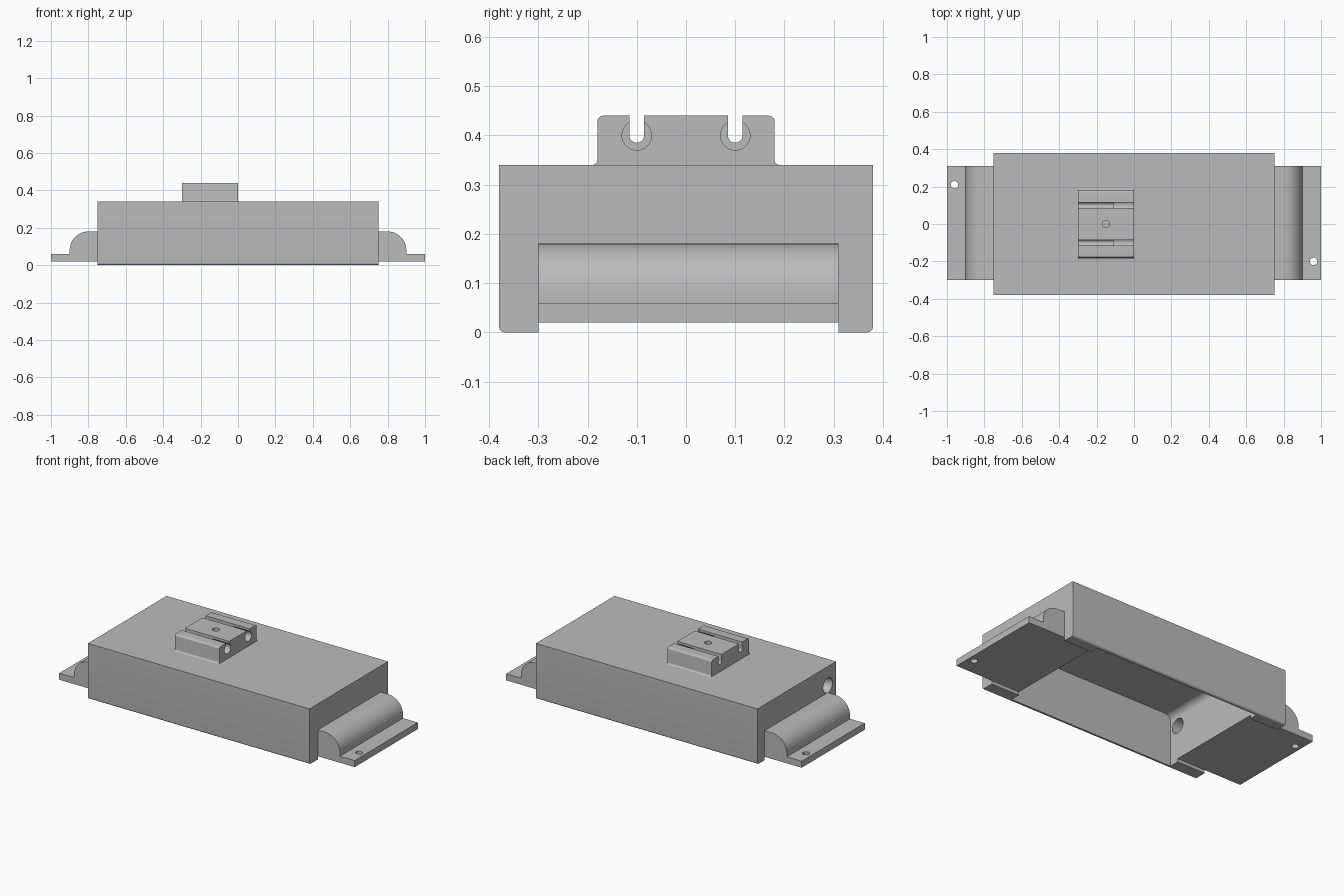
import bpy, bmesh, math
from mathutils import Vector

cube = bpy.data.objects.get("Cube")
if cube:
    bpy.data.objects.remove(cube, do_unlink=True)

grey = bpy.data.materials.new("plain_grey")
grey.use_nodes = True
colour = (0.5, 0.5, 0.5, 1)
grey.diffuse_color = colour
grey.node_tree.nodes["Principled BSDF"].inputs["Base Color"].default_value = colour


def arc(cu, cv, r, start, end, steps=8):
    """Points on an arc, angles in degrees."""
    angles = [math.radians(start + (end - start) * i / steps) for i in range(steps + 1)]
    return [(cu + r * math.cos(a), cv + r * math.sin(a)) for a in angles]


def extrude(name, profile, axis, lo, hi):
    """Extrude a 2D profile along x (profile is y,z), y (x,z) or z (x,y)."""
    place = {"x": lambda u, v, w: (w, u, v),
             "y": lambda u, v, w: (u, w, v),
             "z": lambda u, v, w: (u, v, w)}[axis]
    bm = bmesh.new()
    base = bm.faces.new([bm.verts.new(place(u, v, lo)) for u, v in profile])
    moved = bmesh.ops.extrude_face_region(bm, geom=[base])["geom"]
    bmesh.ops.translate(bm, verts=[g for g in moved if isinstance(g, bmesh.types.BMVert)],
                        vec=Vector(place(0, 0, hi - lo)))
    bmesh.ops.recalc_face_normals(bm, faces=bm.faces)
    mesh = bpy.data.meshes.new(name)
    bm.to_mesh(mesh)
    bm.free()
    mesh.materials.append(grey)
    obj = bpy.data.objects.new(name, mesh)
    bpy.context.collection.objects.link(obj)
    return obj


def rod(u, v, r, axis, lo, hi):
    return extrude("cutter", arc(u, v, r, 0, 360, 32)[:-1], axis, lo, hi)


def activate(obj):
    bpy.ops.object.select_all(action="DESELECT")
    obj.select_set(True)
    bpy.context.view_layer.objects.active = obj


def cut(obj, *cutters):
    activate(obj)
    for cutter in cutters:
        mod = obj.modifiers.new("cut", "BOOLEAN")
        mod.operation, mod.solver, mod.object = "DIFFERENCE", "EXACT", cutter
        bpy.ops.object.modifier_apply(modifier=mod.name)
        bpy.data.objects.remove(cutter, do_unlink=True)


def smooth(obj):
    activate(obj)
    bpy.ops.object.shade_smooth_by_angle(angle=math.radians(30))


# Housing: rounded lower edges and a shallow channel underneath
half, top, r = 0.38, 0.34, 0.012
housing = extrude("housing",
                  arc(-half + r, r, r, 180, 270) + [(-0.3, 0), (-0.3, 0.02), (0.31, 0.02), (0.31, 0)]
                  + arc(half - r, r, r, 270, 360) + [(half, top), (-half, top)],
                  "x", -0.75, 0.75)

# Open cavity with rounded upper ends, and a cable hole through one end
inner, ceiling, r = 0.56, 0.315, 0.04
cavity = extrude("cutter",
                 [(-inner, -0.1), (inner, -0.1)] + arc(inner - r, ceiling - r, r, 0, 90)
                 + arc(-inner + r, ceiling - r, r, 90, 180), "y", -0.36, 0.36)
cut(housing, cavity, rod(-0.3, 0.225, 0.045, "x", -0.8, -0.5))
smooth(housing)

# Mounting flanges with a rounded hump and one screw hole each
for side, name, hole_y in ((1, "left_flange", -0.2), (-1, "right_flange", 0.21)):
    outline = ([(0.75, 0.02), (1, 0.02), (1, 0.06), (0.9, 0.06)]
               + arc(0.8, 0.08, 0.1, 0, 90, 16) + [(0.75, 0.18)])
    flange = extrude(name, [(side * x, z) for x, z in outline], "y", -0.3, 0.31)
    cut(flange, rod(side * 0.96, hole_y, 0.02, "z", -0.1, 0.2))
    smooth(flange)

# Clamp block: flared foot, rounded shoulders and two open slots
w, crown, r = 0.18, 0.44, 0.012
right_half = ([(0.085, crown)] + arc(0.1, 0.4, 0.015, 180, 360, 16) + [(0.115, crown)]
              + arc(w - r, crown - r, r, 90, 0) + arc(w + 0.01, top + 0.01, 0.01, 180, 270))
left_half = [(-y, z) for y, z in reversed(right_half)]
clamp = extrude("clamp_block", left_half + right_half, "x", -0.3, 0)

# Counterbores at one end and a blind screw hole in the middle
cut(clamp, rod(-0.1, 0.4, 0.03, "x", -0.11, 0.1), rod(0.1, 0.4, 0.03, "x", -0.11, 0.1),
    rod(-0.15, 0, 0.02, "z", 0.36, 0.5))
smooth(clamp)
